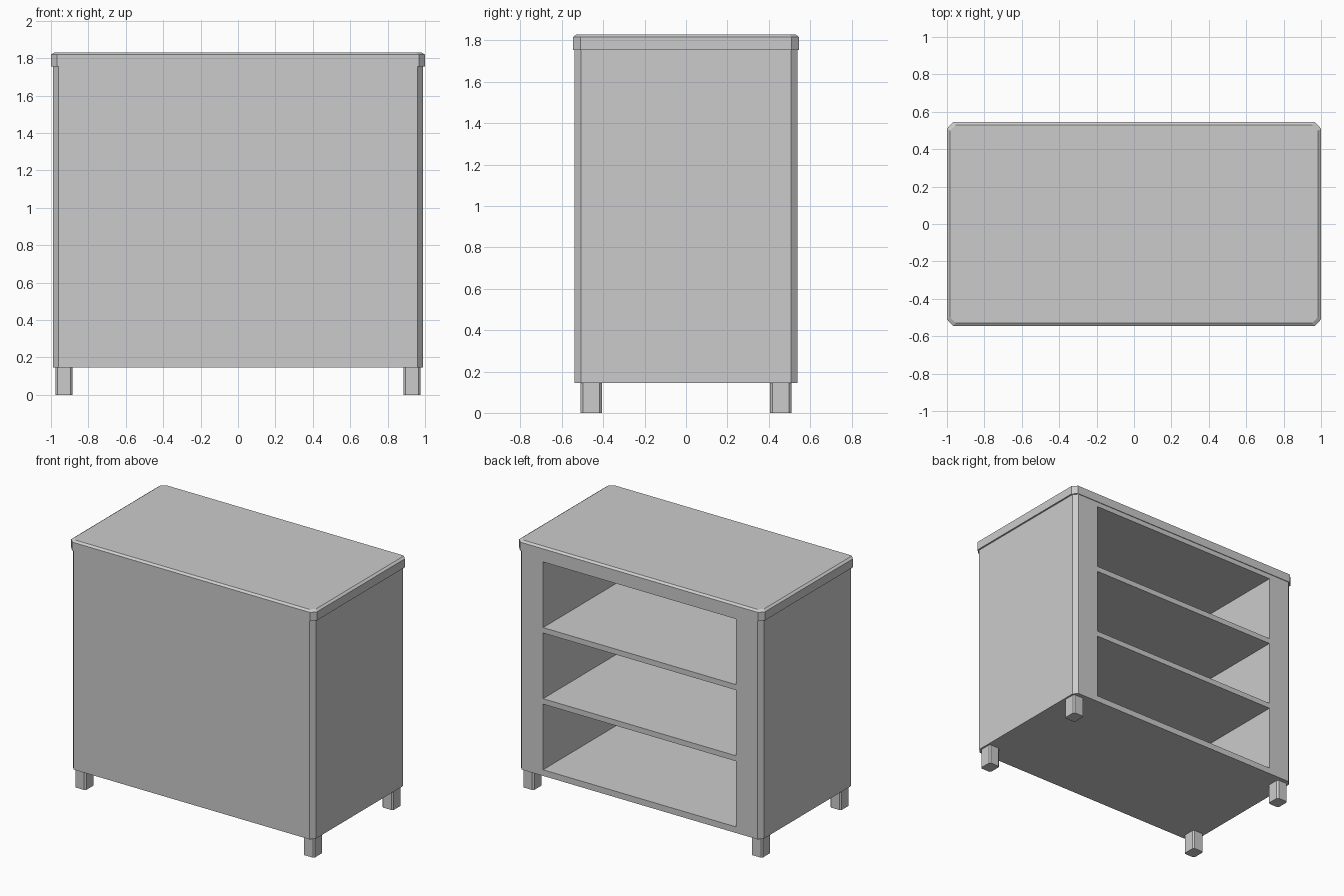
import bpy, bmesh

if "Cube" in bpy.data.objects:
    bpy.data.objects.remove(bpy.data.objects["Cube"])


def outline(x, y, cx, cy):
    """Rectangle with chamfered corners, half sizes x, y."""
    return [(x, -y + cy), (x, y - cy), (x - cx, y), (-x + cx, y),
            (-x, y - cy), (-x, -y + cy), (-x + cx, -y), (x - cx, -y)]


def loft(name, rings, centre=(0, 0)):
    """Skin stacked (outline, z) rings and cap both ends."""
    bm = bmesh.new()
    loops = [[bm.verts.new((px + centre[0], py + centre[1], z)) for px, py in ring]
             for ring, z in rings]
    n = len(loops[0])
    for a, b in zip(loops, loops[1:]):
        for i in range(n):
            j = (i + 1) % n
            bm.faces.new((a[i], a[j], b[j], b[i]))
    bm.faces.new(loops[0][::-1])
    bm.faces.new(loops[-1])
    mesh = bpy.data.meshes.new(name)
    bm.to_mesh(mesh)
    bm.free()
    ob = bpy.data.objects.new(name, mesh)
    bpy.context.collection.objects.link(ob)
    return ob


# Table top with a small bevel around its upper edge
slab = outline(1.0, 0.545, 0.032, 0.035)
loft("top", [(slab, 1.755), (slab, 1.818),
             (outline(0.983, 0.528, 0.03, 0.03), 1.83)])

# Cabinet body with chamfered corners
shell = outline(0.988, 0.54, 0.028, 0.033)
body = loft("cabinet_body", [(shell, 0.145), (shell, 1.755)])

# Three open compartments cut in from the back, leaving two shelves
x, y0, y1 = 0.785, -0.5, 0.7
box = [(x, y0), (x, y1), (-x, y1), (-x, y0)]
bpy.context.view_layer.objects.active = body
for z0, z1 in ((0.19, 0.673), (0.713, 1.196), (1.236, 1.719)):
    cutter = loft("compartment_cutter", [(box, z0), (box, z1)])
    cutter.hide_render = True
    mod = body.modifiers.new("compartment", "BOOLEAN")
    mod.operation = "DIFFERENCE"
    mod.solver = "EXACT"
    mod.object = cutter
    bpy.ops.object.modifier_apply(modifier=mod.name)
    bpy.data.objects.remove(cutter)

# Four short legs
post = outline(0.045, 0.051, 0.01, 0.01)
for sx, side in ((-1, "left"), (1, "right")):
    for sy, end in ((-1, "front"), (1, "back")):
        loft(f"{end}_{side}_leg", [(post, 0), (post, 0.145)],
             (sx * 0.93, sy * 0.458))
